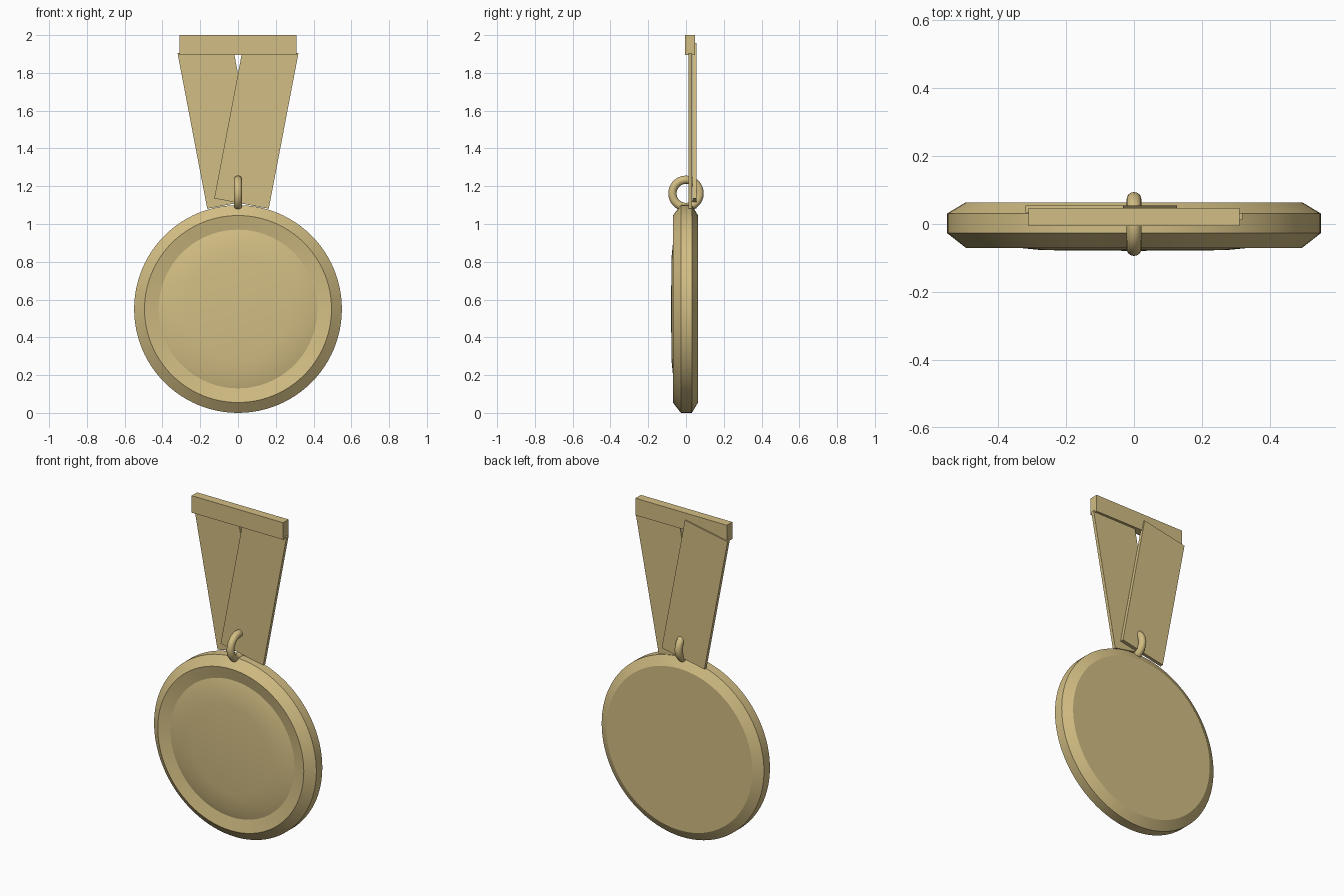
import bpy, bmesh, math
from mathutils import Matrix

if "Cube" in bpy.data.objects:
    bpy.data.objects.remove(bpy.data.objects["Cube"])

gold = bpy.data.materials.new("pale_gold")
gold.diffuse_color = (0.645, 0.51, 0.228, 1)
gold.use_nodes = True
gold.node_tree.nodes["Principled BSDF"].inputs["Base Color"].default_value = gold.diffuse_color


def finish(name, bm, smooth=None):
    bmesh.ops.recalc_face_normals(bm, faces=bm.faces)
    me = bpy.data.meshes.new(name)
    bm.to_mesh(me)
    bm.free()
    me.materials.append(gold)
    ob = bpy.data.objects.new(name, me)
    bpy.context.collection.objects.link(ob)
    if smooth:
        bpy.ops.object.select_all(action='DESELECT')
        ob.select_set(True)
        bpy.context.view_layer.objects.active = ob
        bpy.ops.object.shade_smooth_by_angle(angle=math.radians(smooth))
    return ob


def slab(name, size, centre, tilt=0):
    bm = bmesh.new()
    m = Matrix.Translation(centre) @ Matrix.Rotation(tilt, 4, 'Y') @ Matrix.Diagonal((*size, 1))
    bmesh.ops.create_cube(bm, size=1, matrix=m)
    return finish(name, bm)


# Medal disc: (radius, y) profile spun around the y axis
profile = [(0, -0.079), (0.27, -0.077), (0.37, -0.067), (0.42, -0.053), (0.495, -0.07),
           (0.55, -0.027), (0.55, 0.031), (0.495, 0.064), (0, 0.064)]
bm = bmesh.new()
verts = [bm.verts.new((r, y, 0.55)) for r, y in profile]
edges = [bm.edges.new(p) for p in zip(verts, verts[1:])]
bmesh.ops.spin(bm, geom=verts + edges, cent=(0, 0, 0.55), axis=(0, 1, 0),
               angle=math.tau, steps=96, use_duplicate=False)
bmesh.ops.remove_doubles(bm, verts=bm.verts, dist=0.0001)
finish("medal_disc", bm, 25)

# Hanging ring: a small circle spun around the x axis
bm = bmesh.new()
n, major, minor = 16, 0.072, 0.022
verts = [bm.verts.new((minor * math.cos(math.tau * i / n), 0,
                       1.162 + major + minor * math.sin(math.tau * i / n))) for i in range(n)]
edges = [bm.edges.new((verts[i], verts[(i + 1) % n])) for i in range(n)]
bmesh.ops.spin(bm, geom=verts + edges, cent=(0, 0, 1.162), axis=(1, 0, 0),
               angle=math.tau, steps=48, use_duplicate=False)
bmesh.ops.remove_doubles(bm, verts=bm.verts, dist=0.0001)
finish("hanging_ring", bm, 60)

# Crossed ribbon straps and top bar
tilt = math.radians(10.8)
slab("ribbon_front", (0.294, 0.02, 0.838), (0.097, 0.022, 1.52), tilt)
slab("ribbon_back", (0.294, 0.021, 0.838), (-0.097, 0.0445, 1.52), -tilt)
slab("top_bar", (0.62, 0.053, 0.104), (0, 0.0205, 1.948))
